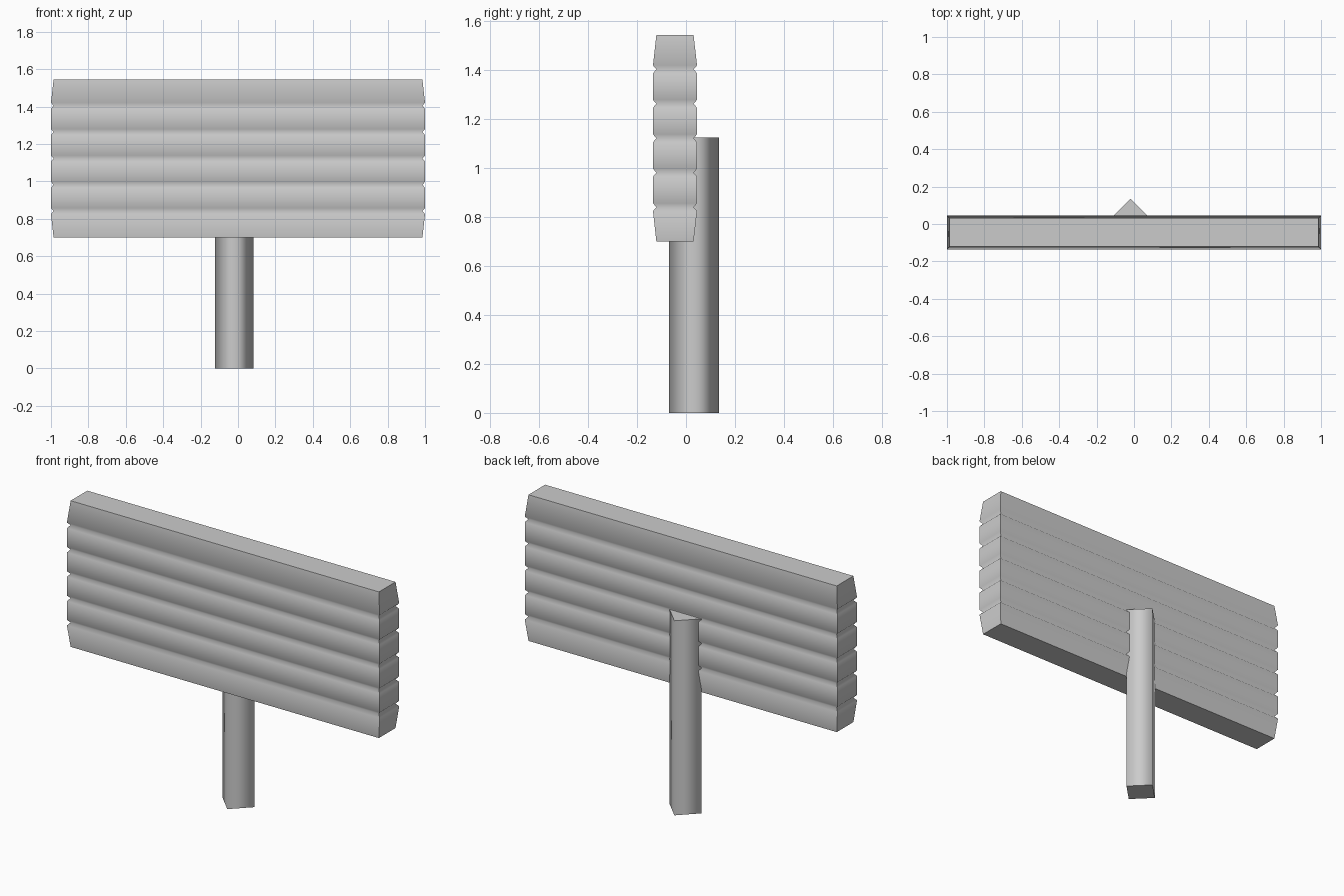
import bpy, bmesh, math

if "Cube" in bpy.data.objects:
    bpy.data.objects.remove(bpy.data.objects["Cube"])


def loft(name, rings):
    """Skin equal-sized rings; sides shade smooth, flagged edges stay sharp."""
    bm = bmesh.new()
    loops = [[bm.verts.new(p) for p in ring] for ring in rings]
    n = len(loops[0])
    for lo, hi in zip(loops, loops[1:]):
        for i in range(n):
            j = (i + 1) % n
            bm.faces.new((lo[i], lo[j], hi[j], hi[i])).smooth = True
    caps = [bm.faces.new(loops[0][::-1]), bm.faces.new(loops[-1])]
    for cap in caps:
        for e in cap.edges:
            e.smooth = False
    mesh = bpy.data.meshes.new(name)
    bmesh.ops.recalc_face_normals(bm, faces=bm.faces)
    # box corners of the board run up between rings and stay sharp
    if len(rings) > 2:
        for lo, hi in zip(loops, loops[1:]):
            for a, b in zip(lo, hi):
                bm.edges.get((a, b)).smooth = False
    bm.to_mesh(mesh)
    bm.free()
    obj = bpy.data.objects.new(name, mesh)
    bpy.context.collection.objects.link(obj)
    return obj


# Board: six stacked planks separated by V grooves on all four sides
BOTTOM, TOP, PLANKS = 0.70, 1.545, 6
INSET, CHAMFER, Y_MID = 0.014, 0.016, -0.045
step = (TOP - BOTTOM) / PLANKS


def board_ring(z, inset):
    x, y = 1.0 - inset, 0.09 - inset
    return [(-x, Y_MID - y, z), (x, Y_MID - y, z),
            (x, Y_MID + y, z), (-x, Y_MID + y, z)]


rings = [board_ring(BOTTOM, INSET)]
for k in range(1, PLANKS):
    z = BOTTOM + k * step
    rings += [board_ring(z - CHAMFER, 0), board_ring(z, INSET),
              board_ring(z + CHAMFER, 0)]
rings.append(board_ring(TOP, INSET))
loft("sign_board", rings)

# Post: square section turned on its corner
post = [[(-0.02 + 0.102 * math.cos(a * math.pi / 2),
          0.033 + 0.102 * math.sin(a * math.pi / 2), z) for a in range(4)]
        for z in (0.0, 1.125)]
loft("post", post)
